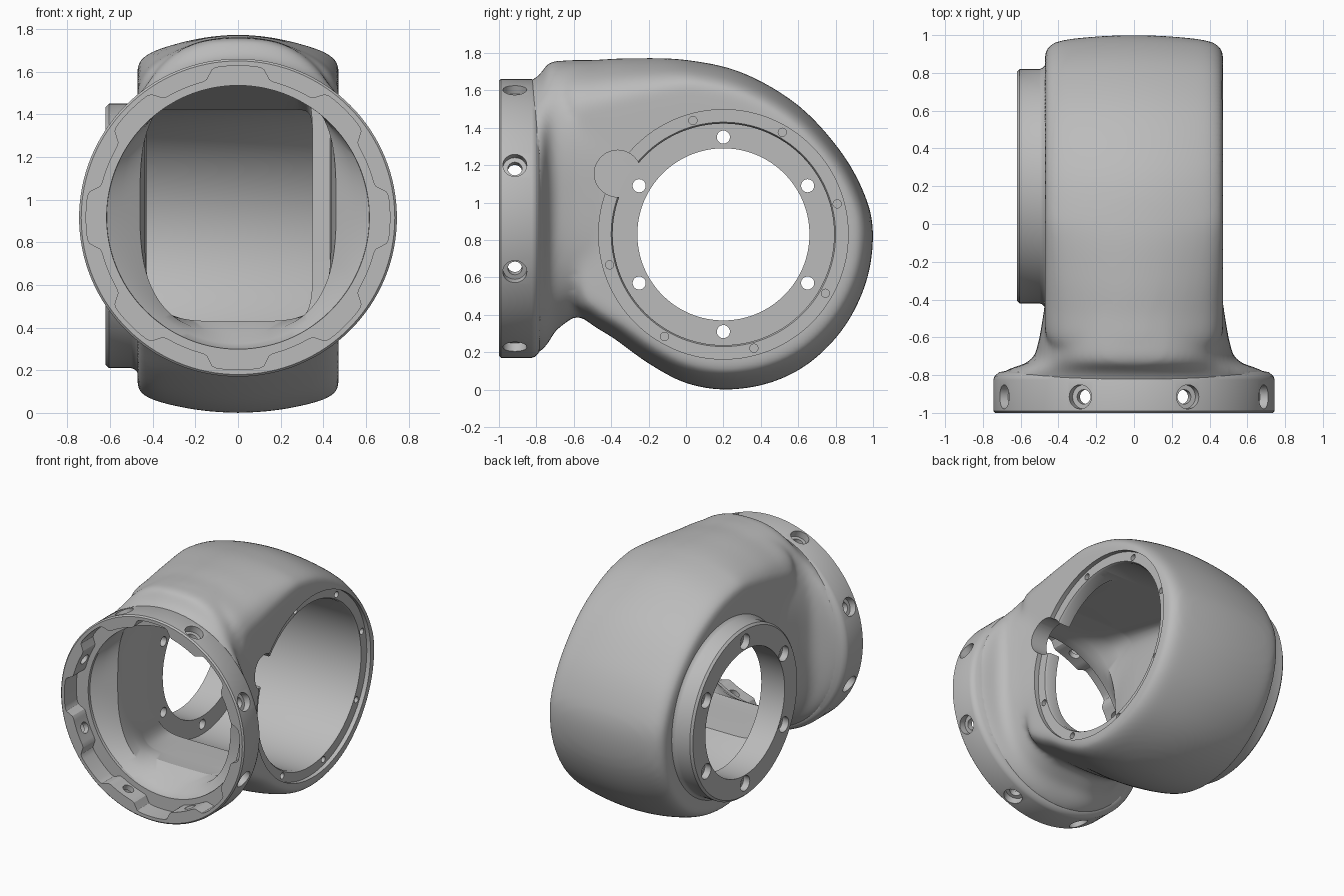
import bpy, bmesh
from math import sin, cos, tanh, tau, radians, copysign
from mathutils import Vector

cube = bpy.data.objects.get("Cube")
if cube:
    bpy.data.objects.remove(cube, do_unlink=True)

X, Y = Vector((1, 0, 0)), Vector((0, 1, 0))
DRUM = Vector((0, 0.2, 0.83))      # axis point of the drum, along x
MOUTH = Vector((0, 0, 0.915))      # axis point of the flange, along y


def build(name, skins):
    """One object from closed skins; each skin is a list of equal rings."""
    bm = bmesh.new()
    for rings in skins:
        loops = [[bm.verts.new(p) for p in ring] for ring in rings]
        for a, b in zip(loops, loops[1:]):
            for i in range(len(a)):
                bm.faces.new((a[i - 1], a[i], b[i], b[i - 1]))
        bm.faces.new(loops[0])
        bm.faces.new(loops[-1])
    bmesh.ops.recalc_face_normals(bm, faces=bm.faces)
    mesh = bpy.data.meshes.new(name)
    bm.to_mesh(mesh)
    bm.free()
    obj = bpy.data.objects.new(name, mesh)
    bpy.context.scene.collection.objects.link(obj)
    return obj


def turned(centre, axis, profile, sides=128):
    """Rings of a turned solid from (position along axis, radius) pairs."""
    turn = axis.to_track_quat('Z', 'Y')
    return [[centre + turn @ Vector((r * cos(tau * i / sides), r * sin(tau * i / sides), h))
             for i in range(sides)] for h, r in profile]


def power(value, exponent):
    return copysign(abs(value) ** (2 / exponent), value)


def section(y, middle, half, low, high, square_top, square_low, sides=128):
    """Rounded section across y; top and bottom each from round to nearly square."""
    ring = []
    for i in range(sides):
        a = tau * (i + .5) / sides
        e = square_top if sin(a) > 0 else square_low
        ring.append(Vector((middle + half * power(cos(a), e), y,
                            (low + high) / 2 + (high - low) / 2 * power(sin(a), e))))
    return ring


def rounded(points, steps=6):
    """Closed smooth curve through the points."""
    out, n = [], len(points)
    for i in range(n):
        a, b, c, d = (Vector(points[(i + k) % n]) for k in range(-1, 3))
        for s in range(steps):
            t = s / steps
            out.append(b + (c - a) * t / 2 + (a * 2 - b * 5 + c * 4 - d) * t * t / 2
                       + (b * 3 - a - c * 3 + d) * t ** 3 / 2)
    return out


# Drum body: side outline, shrunk smoothly towards both cheeks to crown the surface,
# with the top crowned more strongly towards the neck
outline = rounded([(-.66, 1.752), (-.48, 1.764), (-.28, 1.772), (0, 1.763), (.3, 1.695),
                   (.6, 1.52), (.83, 1.27), (.96, 1.03), (1, .83), (.965, .58), (.85, .34),
                   (.67, .15), (.46, .04), (.22, 0), (0, .035), (-.2, .14),
                   (-.38, .27), (-.52, .36), (-.62, .47), (-.66, .8), (-.67, 1.3), (-.68, 1.65)])


def crowned(p, u):
    deep = .05 * u ** 2 + .06 * u ** 16
    tall = .1 * u ** 2 + .035 * u ** 16
    if p.y > DRUM.z:
        tall *= 1 + 1.5 * max(0, -p.x)
    return Vector((.472 * u, DRUM.y + (p.x - DRUM.y) * (1 - deep),
                   DRUM.z + (p.y - DRUM.z) * (1 - tall)))


drum = [[crowned(p, sin(tau / 4 * k / 20)) for p in outline] for k in range(-20, 21)]

# Neck that flares from the drum to the round flange
neck = [section(*row) for row in (
    (-.88, 0, .72, .195, 1.635, 2, 2),
    (-.80, 0, .718, .19, 1.665, 2, 2),
    (-.77, 0, .67, .21, 1.7, 2.05, 2.1),
    (-.735, 0, .565, .25, 1.75, 2.3, 2.4),
    (-.70, 0, .525, .315, 1.758, 2.5, 2.9),
    (-.60, 0, .5, .39, 1.76, 2.6, 3.3),
    (-.45, 0, .475, .38, 1.76, 2.7, 3.5),
    (-.20, 0, .45, .4, 1.72, 2.8, 4))]

housing = build("elbow_housing", [drum, neck])
remesh = housing.modifiers.new("merge", 'REMESH')
remesh.mode = 'VOXEL'
remesh.voxel_size = 0.02
smooth = housing.modifiers.new("blend", 'SMOOTH')
smooth.factor = 0.5
smooth.iterations = 14

# Front flange and side boss
flange = build("flange", [turned(MOUTH, Y, [
    (-1, .735), (-.99, .745), (-.825, .745), (-.805, .738), (-.785, .715), (-.72, .4)])])
boss = build("boss", [turned(DRUM, X, [
    (-.62, .605), (-.605, .62), (-.5, .62), (-.485, .626), (-.472, .64), (-.45, .64)])])

# Scalloped recess inside the flange
wave = [(.684 + .028 * tanh(5 * cos(8 * a)), a) for a in (tau * i / 256 for i in range(256))]
recess = build("recess", [[[Vector((r * sin(a), y, MOUTH.z + r * cos(a))) for r, a in wave]
                           for y in (-1.05, -.86)]])

# Hollow neck, running on into the drum
passage = build("passage", [[section(*row) for row in (
    (-.93, 0, .62, .295, 1.535, 2, 2),
    (-.84, 0, .615, .3, 1.535, 2, 2),
    (-.80, 0, .55, .325, 1.535, 2.3, 2.1),
    (-.74, 0, .46, .375, 1.54, 3.2, 2.7),
    (-.64, 0, .437, .43, 1.54, 6, 4.5),
    (-.52, 0, .432, .42, 1.54, 8, 7),
    (-.50, -.04, .39, .42, 1.54, 8, 8),
    (.2, -.04, .39, .38, 1.42, 12, 12))]])

# Bore through boss and drum, with a stepped rim on the open side
bore = build("bore", [turned(DRUM, X, [
    (-.7, .46), (-.43, .46), (-.43, .592), (.425, .592), (.44, .6), (.44, .667), (.6, .667)])])
notch = build("notch", [turned(Vector((0, -.365, 1.155)), X, [(.33, .125), (.6, .125)], 48)])


def around(degrees, radius):
    a = radians(degrees)
    return DRUM + Vector((0, radius * cos(a), radius * sin(a)))


# Bolt holes in boss, rim and flange
holes = []
for k in range(6):
    holes.append(turned(around(30 + 60 * k, .52), X,
                        [(-.7, .055), (-.57, .055), (-.57, .035), (-.38, .035)], 32))
for k in range(8):
    if k != 3:
        holes.append(turned(around(15 + 45 * k, .63), X, [(.4, .022), (.52, .022)], 24))
    a = radians(22.5 + 45 * k)
    holes.append(turned(Vector((0, -.915, MOUTH.z)), Vector((sin(a), 0, cos(a))),
                        [(.56, .038), (.695, .038), (.695, .064), (.82, .064)], 32))
bolts = build("bolt_holes", holes)

# Join the solids and cut the hollows
parts = [(flange, 'UNION'), (boss, 'UNION')]
parts += [(c, 'DIFFERENCE') for c in (recess, passage, bore, notch, bolts)]
for part, operation in parts:
    part.hide_render = True
    mod = housing.modifiers.new(part.name, 'BOOLEAN')
    mod.solver = 'EXACT'
    mod.operation = operation
    mod.object = part

bpy.ops.object.select_all(action='DESELECT')
bpy.context.view_layer.objects.active = housing
housing.select_set(True)
bpy.ops.object.convert(target='MESH')
for part, operation in parts:
    bpy.data.objects.remove(part, do_unlink=True)

# Single grey metal
metal = bpy.data.materials.new("grey_metal")
metal.use_nodes = True
grey = (0.5, 0.5, 0.5, 1)
metal.diffuse_color = grey
metal.node_tree.nodes["Principled BSDF"].inputs["Base Color"].default_value = grey
housing.data.materials.clear()
housing.data.materials.append(metal)
for face in housing.data.polygons:
    face.material_index = 0
bpy.ops.object.shade_smooth_by_angle(angle=radians(30))
